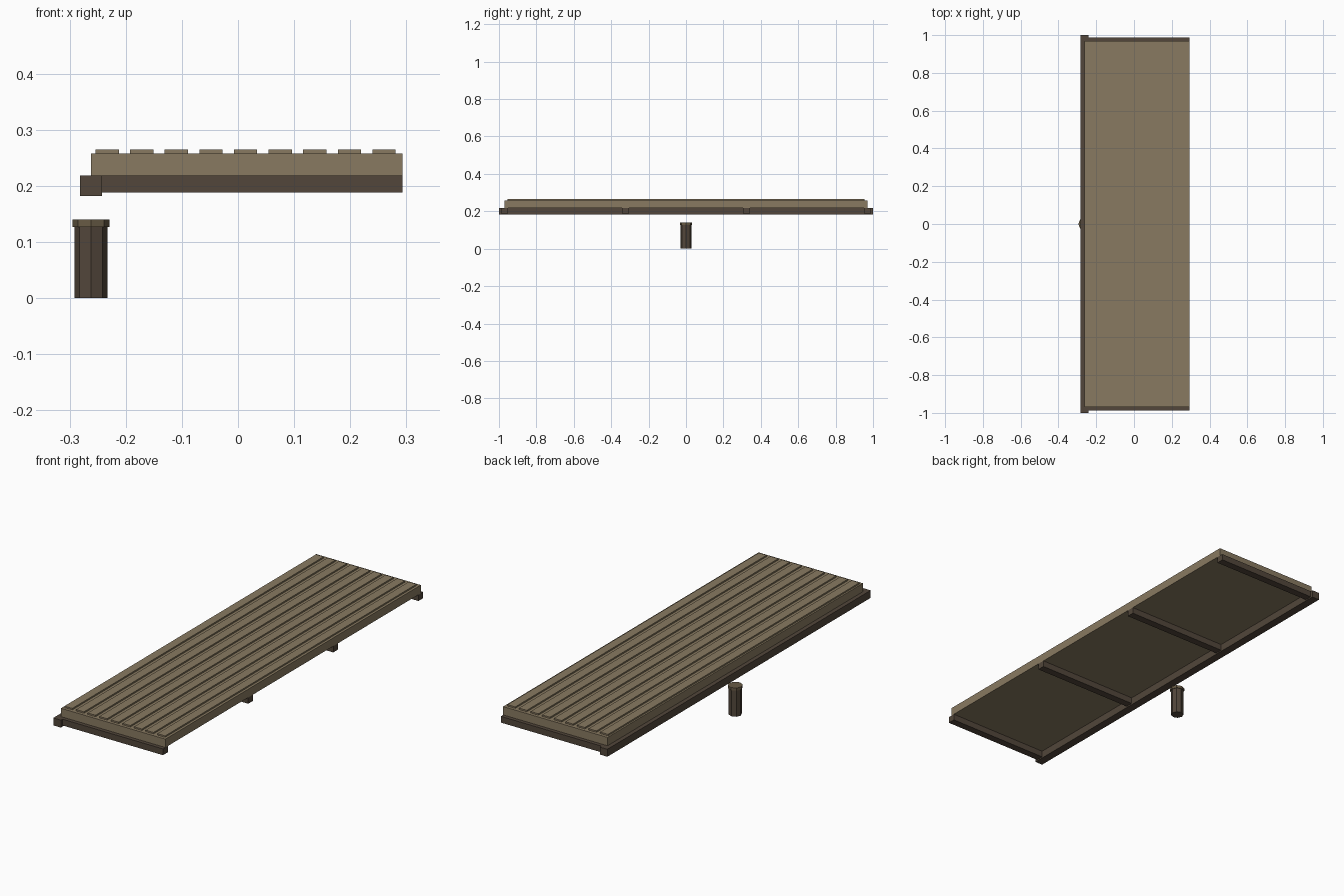
import bpy
import math

if "Cube" in bpy.data.objects:
    bpy.data.objects.remove(bpy.data.objects["Cube"])


def material(name, color):
    m = bpy.data.materials.new(name)
    m.diffuse_color = (*color, 1)
    m.use_nodes = True
    m.node_tree.nodes["Principled BSDF"].inputs["Base Color"].default_value = m.diffuse_color
    return m


light_wood = material("light_wood", (0.25, 0.195, 0.12))
mid_wood = material("mid_wood", (0.14, 0.105, 0.06))
dark_wood = material("dark_wood", (0.085, 0.062, 0.043))


def box(name, x, y, z, mat):
    """Box from (min, max) pairs along each axis."""
    bpy.ops.mesh.primitive_cube_add(size=1, location=[sum(r) / 2 for r in (x, y, z)])
    ob = bpy.context.object
    ob.name = name
    ob.scale = [r[1] - r[0] for r in (x, y, z)]
    bpy.ops.object.transform_apply(location=False, rotation=False, scale=True)
    ob.data.materials.append(mat)


def octagon_post(name, radius, z, mat):
    """Flat-sided octagonal cylinder under the long beam, corners on the axes."""
    bpy.ops.mesh.primitive_cylinder_add(vertices=8, radius=radius, depth=z[1] - z[0],
                                        location=(-0.262, 0, sum(z) / 2))
    ob = bpy.context.object
    ob.name = name
    ob.data.materials.append(mat)


# Deck board
box("deck", (-0.262, 0.293), (-0.97, 0.97), (0.218, 0.258), light_wood)

# Raised slats along the deck
for i in range(9):
    x = -0.254 + i * 0.0617
    box(f"slat_{i + 1}", (x, x + 0.0415), (-0.955, 0.955), (0.258, 0.265), light_wood)

# Long edge beam
box("edge_beam", (-0.282, -0.242), (-1, 1), (0.182, 0.218), dark_wood)

# Cross beams under the deck
for i, y in enumerate((-0.97, -0.323, 0.323, 0.97)):
    box(f"cross_beam_{i + 1}", (-0.262, 0.293), (y - 0.018, y + 0.018),
        (0.188, 0.218), dark_wood)

# Short post with cap
octagon_post("post", 0.029, (0, 0.127), dark_wood)
octagon_post("post_cap", 0.033, (0.127, 0.14), mid_wood)
